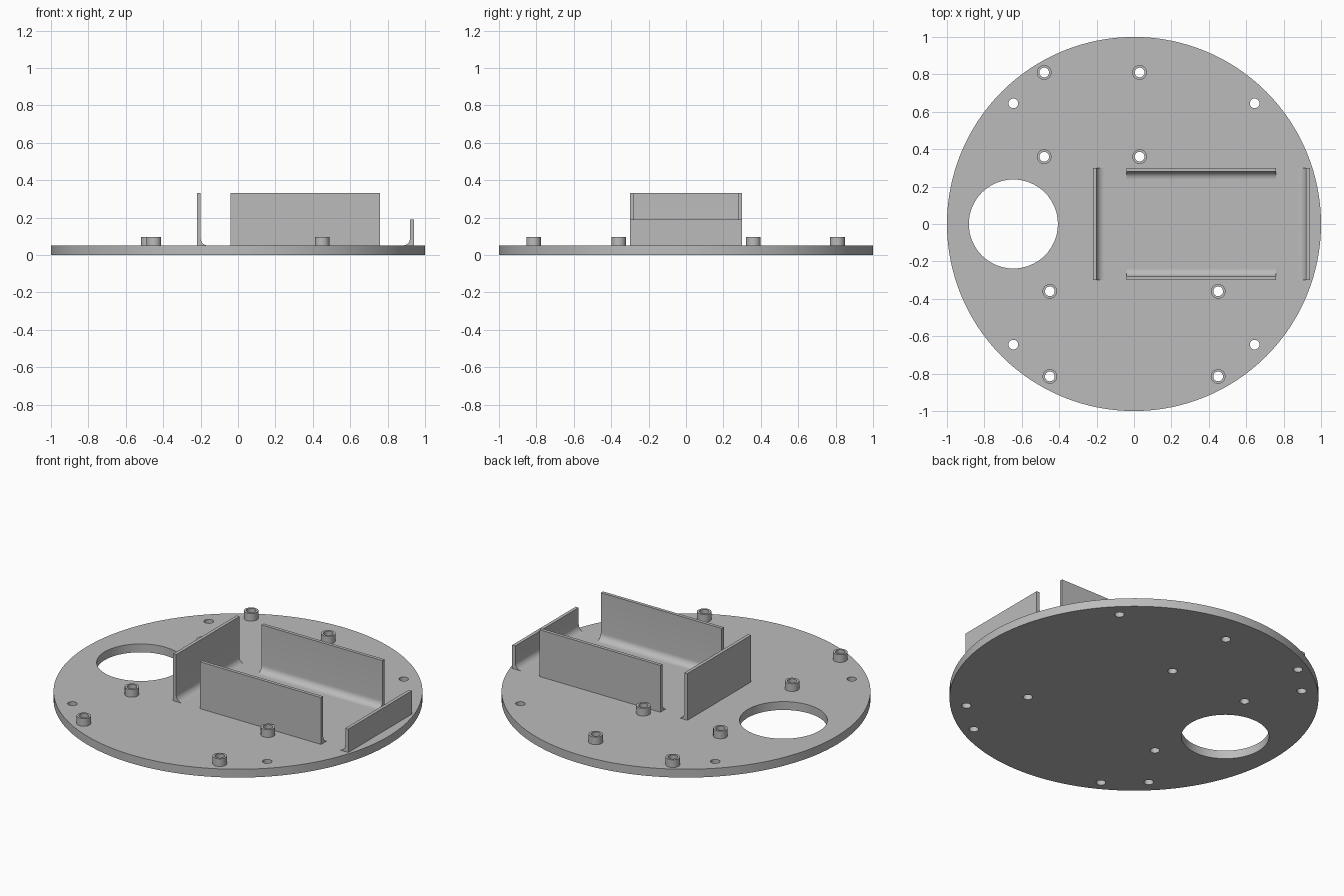
import bpy, bmesh
from math import sin, cos, pi, radians
from mathutils import Matrix

if "Cube" in bpy.data.objects:
    bpy.data.objects.remove(bpy.data.objects["Cube"])

THICK = 0.05    # base plate thickness
BORE = 0.026    # screw hole radius

grey = bpy.data.materials.new("plain_grey")
grey.use_nodes = True
grey.diffuse_color = (0.5, 0.5, 0.5, 1)
grey.node_tree.nodes["Principled BSDF"].inputs["Base Color"].default_value = grey.diffuse_color


def finish(obj):
    """Give the part its colour and smooth its round sides."""
    obj.data.materials.clear()
    obj.data.materials.append(grey)
    bpy.ops.object.select_all(action='DESELECT')
    obj.select_set(True)
    bpy.context.view_layer.objects.active = obj
    bpy.ops.object.shade_smooth_by_angle(angle=radians(30))


def perforated_slab(name, circles, z0, z1):
    """Slab from circle outlines (x, y, radius, sides); inner circles become holes."""
    curve = bpy.data.curves.new(name, 'CURVE')
    curve.dimensions = '2D'
    curve.fill_mode = 'BOTH'
    curve.extrude = (z1 - z0) / 2
    for x, y, r, sides in circles:
        spline = curve.splines.new('POLY')
        spline.points.add(sides - 1)
        for i, p in enumerate(spline.points):
            a = 2 * pi * i / sides
            p.co = (x + r * cos(a), y + r * sin(a), 0, 1)
        spline.use_cyclic_u = True
    temp = bpy.data.objects.new(name + "_outline", curve)
    bpy.context.collection.objects.link(temp)
    bpy.context.view_layer.update()
    mesh = bpy.data.meshes.new_from_object(
        temp.evaluated_get(bpy.context.evaluated_depsgraph_get()))
    bpy.data.objects.remove(temp)
    bm = bmesh.new()
    bm.from_mesh(mesh)
    bmesh.ops.remove_doubles(bm, verts=bm.verts, dist=0.0001)
    bmesh.ops.translate(bm, verts=bm.verts, vec=(0, 0, (z0 + z1) / 2))
    bmesh.ops.recalc_face_normals(bm, faces=bm.faces)
    bm.to_mesh(mesh)
    bm.free()
    obj = bpy.data.objects.new(name, mesh)
    bpy.context.collection.objects.link(obj)
    finish(obj)


def filleted_wall(name, x, y, angle, length, top, t=0.02, r=0.04, steps=8):
    """Upright wall whose inner foot curves into the plate; (x, y) is its outer face."""
    profile = [(0, THICK), (0, top), (t, top)]
    for i in range(steps + 1):
        a = pi / 2 * i / steps
        profile.append((t + r - r * cos(a), THICK + r - r * sin(a)))
    bm = bmesh.new()
    face = bm.faces.new([bm.verts.new((u, -length / 2, z)) for u, z in profile])
    ext = bmesh.ops.extrude_face_region(bm, geom=[face])
    moved = [v for v in ext["geom"] if isinstance(v, bmesh.types.BMVert)]
    bmesh.ops.translate(bm, verts=moved, vec=(0, length, 0))
    bm.transform(Matrix.Translation((x, y, 0)) @ Matrix.Rotation(radians(angle), 4, 'Z'))
    bmesh.ops.recalc_face_normals(bm, faces=bm.faces)
    mesh = bpy.data.meshes.new(name)
    bm.to_mesh(mesh)
    bm.free()
    obj = bpy.data.objects.new(name, mesh)
    bpy.context.collection.objects.link(obj)
    finish(obj)


# Standoff and plain screw hole positions
standoffs = [(x, y) for x in (-0.48, 0.03) for y in (0.36, 0.81)]
standoffs += [(x, y) for x in (-0.45, 0.45) for y in (-0.36, -0.815)]
screws = [(x, y) for x in (-0.645, 0.645) for y in (-0.645, 0.645)]

# Round base plate with the large cable opening and all screw holes
outlines = [(0, 0, 1, 128), (-0.645, 0, 0.238, 64)]
outlines += [(x, y, BORE, 24) for x, y in standoffs + screws]
perforated_slab("base_plate", outlines, 0, THICK)

# Hollow standoffs
for n, (x, y) in enumerate(standoffs, 1):
    perforated_slab(f"standoff_{n}", [(x, y, 0.039, 32), (x, y, BORE, 24)], THICK, 0.096)

# Walls of the battery tray
filleted_wall("tray_right_wall", -0.22, 0, 0, 0.6, 0.33)
filleted_wall("tray_left_wall", 0.94, 0, 180, 0.6, 0.19)
filleted_wall("tray_back_wall", 0.36, 0.3, -90, 0.8, 0.33)
filleted_wall("tray_front_wall", 0.36, -0.3, 90, 0.8, 0.33)
